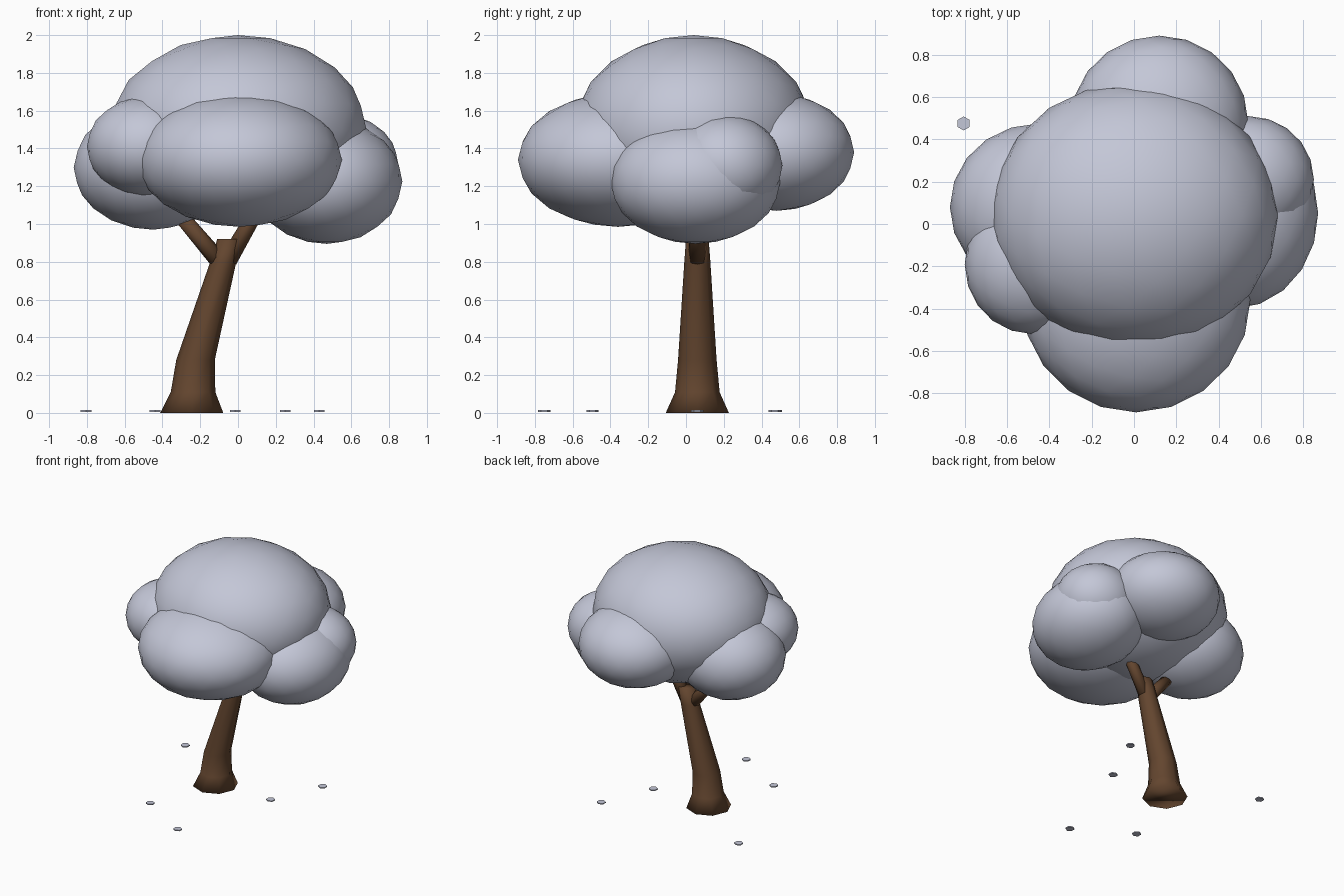
import bpy, bmesh, math
from mathutils import Vector

if "Cube" in bpy.data.objects:
    bpy.data.objects.remove(bpy.data.objects["Cube"])


def material(name, rgb):
    m = bpy.data.materials.new(name)
    m.diffuse_color = (*rgb, 1)
    m.use_nodes = True
    m.node_tree.nodes["Principled BSDF"].inputs["Base Color"].default_value = m.diffuse_color
    return m


BARK = material("brown bark", (0.125, 0.06, 0.028))
FOLIAGE = material("pale grey foliage", (0.55, 0.57, 0.68))


def finish(bm, name, mat, angle):
    bmesh.ops.recalc_face_normals(bm, faces=bm.faces)
    me = bpy.data.meshes.new(name)
    bm.to_mesh(me)
    bm.free()
    ob = bpy.data.objects.new(name, me)
    bpy.context.collection.objects.link(ob)
    me.materials.append(mat)
    bpy.ops.object.select_all(action='DESELECT')
    ob.select_set(True)
    bpy.context.view_layer.objects.active = ob
    bpy.ops.object.shade_smooth_by_angle(angle=math.radians(angle))
    return ob


def tube(name, stations, sides, tilt=False):
    """Lofted tube through (centre, radius) stations, capped at both ends."""
    bm = bmesh.new()
    axis = Vector(stations[-1][0]) - Vector(stations[0][0])
    rot = Vector((0, 0, 1)).rotation_difference(axis) if tilt else None
    rings = []
    for c, r in stations:
        ring = []
        for i in range(sides):
            a = 2 * math.pi * i / sides
            v = Vector((r * math.cos(a), r * math.sin(a), 0))
            if rot:
                v.rotate(rot)
            ring.append(bm.verts.new(Vector(c) + v))
        rings.append(ring)
    for lo, hi in zip(rings, rings[1:]):
        for i in range(sides):
            j = (i + 1) % sides
            bm.faces.new((lo[i], lo[j], hi[j], hi[i]))
    bm.faces.new(rings[0][::-1])
    bm.faces.new(rings[-1])
    return finish(bm, name, BARK, 180)


def blob(name, centre, radii):
    bm = bmesh.new()
    bmesh.ops.create_icosphere(bm, subdivisions=3, radius=1)
    for v in bm.verts:
        v.co = Vector(centre) + Vector(a * b for a, b in zip(v.co, radii))
    finish(bm, name, FOLIAGE, 60)


# Leaning trunk with flared foot
tube("trunk", [((-0.245, 0.06, 0), 0.167), ((-0.238, 0.06, 0.11), 0.118),
               ((-0.225, 0.06, 0.28), 0.102), ((-0.078, 0.06, 0.8), 0.069),
               ((-0.05, 0.06, 0.92), 0.06)], 8)

# Forked branches
tube("left_branch", [((-0.08, 0.06, 0.78), 0.048), ((-0.30, 0.04, 1.04), 0.04)], 8, True)
tube("right_branch", [((-0.05, 0.06, 0.81), 0.047), ((0.14, 0.06, 1.14), 0.038)], 8, True)

# Foliage clumps
blob("foliage_top", (0.0, 0.04, 1.5), (0.68, 0.63, 0.5))
blob("foliage_front", (0.01, -0.36, 1.34), (0.54, 0.53, 0.355))
blob("foliage_front_left", (-0.48, -0.19, 1.41), (0.32, 0.33, 0.265))
blob("foliage_left", (-0.45, 0.08, 1.30), (0.42, 0.395, 0.33))
blob("foliage_back", (0.12, 0.48, 1.38), (0.42, 0.41, 0.31))
blob("foliage_right", (0.47, 0.05, 1.225), (0.40, 0.45, 0.33))
blob("foliage_back_right", (0.54, 0.21, 1.31), (0.31, 0.30, 0.27))

# Fallen leaves: small flat hexagons
for i, (x, y) in enumerate([(-0.805, 0.475), (-0.44, -0.495), (-0.015, -0.75),
                            (0.25, 0.06), (0.43, 0.47)]):
    bm = bmesh.new()
    bmesh.ops.create_cone(bm, cap_ends=True, segments=6, radius1=0.033,
                          radius2=0.033, depth=0.008)
    bmesh.ops.translate(bm, verts=bm.verts, vec=(x, y, 0.01))
    finish(bm, f"fallen_leaf_{i + 1}", FOLIAGE, 30)
